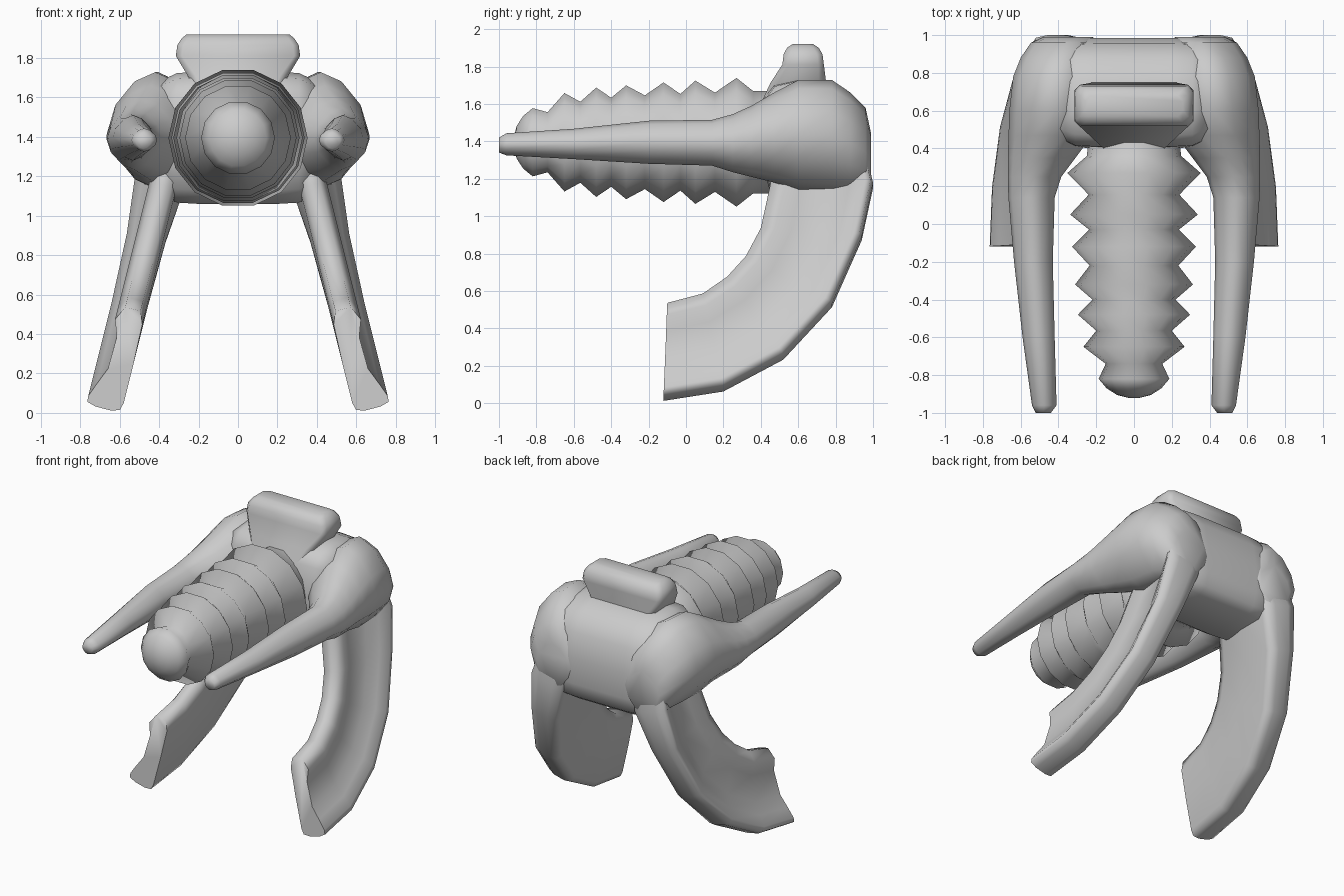
import bpy, bmesh
from math import sin, cos, pi, radians, copysign


def loft(name, rings, angle=40, mirror=False):
    """Skin a list of equal-length point rings and cap both ends."""
    bm = bmesh.new()
    rows = [[bm.verts.new(p) for p in r] for r in rings]
    n = len(rows[0])
    for a, b in zip(rows, rows[1:]):
        for i in range(n):
            j = (i + 1) % n
            bm.faces.new((a[i], a[j], b[j], b[i]))
    bm.faces.new(rows[0])
    bm.faces.new(rows[-1])
    bmesh.ops.recalc_face_normals(bm, faces=bm.faces[:])
    me = bpy.data.meshes.new(name)
    bm.to_mesh(me)
    bm.free()
    ob = bpy.data.objects.new(name, me)
    bpy.context.collection.objects.link(ob)
    if mirror:
        ob.modifiers.new("Mirror", 'MIRROR')
    bpy.ops.object.select_all(action='DESELECT')
    ob.select_set(True)
    bpy.context.view_layer.objects.active = ob
    bpy.ops.object.shade_smooth_by_angle(angle=radians(angle))
    return ob


def oval(y, x0, x1, z0, z1, n, p=1.0):
    """Upright ring in the xz plane fitted to a box; p > 1 makes it more diamond-like."""
    ring = []
    for i in range(n):
        c, s = cos(2 * pi * i / n), sin(2 * pi * i / n)
        c, s = copysign(abs(c) ** p, c), copysign(abs(s) ** p, s)
        ring.append(((x0 + x1) / 2 + (x1 - x0) / 2 * c, y, (z0 + z1) / 2 + (z1 - z0) / 2 * s))
    return ring


# ribbed barrel: rounded nose, then ridges with valleys taller than wide (y, rx, rz)
barrel = [(-0.92, 0.03, 0.03), (-0.905, 0.09, 0.09), (-0.87, 0.145, 0.145), (-0.82, 0.187, 0.187),
          (-0.74, 0.15, 0.165), (-0.65, 0.268, 0.27), (-0.565, 0.2, 0.222), (-0.48, 0.297, 0.3),
          (-0.4, 0.22, 0.244), (-0.32, 0.312, 0.312), (-0.22, 0.235, 0.257), (-0.12, 0.328, 0.328),
          (-0.03, 0.238, 0.265), (0.05, 0.338, 0.338), (0.155, 0.24, 0.272), (0.27, 0.353, 0.353),
          (0.36, 0.25, 0.28), (0.44, 0.24, 0.28), (0.55, 0.22, 0.24)]
loft("ribbed_barrel", [oval(y, -rx, rx, 1.395 - rz, 1.395 + rz, 14) for y, rx, rz in barrel], 180)

# arms: bulbous shoulder tapering forward to a tip (y, x0, x1, z0, z1)
arm = [(-1.0, 0.44, 0.52, 1.34, 1.42), (-0.96, 0.41, 0.54, 1.325, 1.443),
       (-0.6, 0.42, 0.59, 1.305, 1.467), (-0.2, 0.43, 0.635, 1.28, 1.51),
       (0.14, 0.42, 0.665, 1.27, 1.515), (0.25, 0.385, 0.668, 1.235, 1.545),
       (0.35, 0.31, 0.668, 1.21, 1.59), (0.47, 0.22, 0.664, 1.18, 1.66),
       (0.6, 0.18, 0.66, 1.14, 1.728), (0.78, 0.17, 0.64, 1.13, 1.728),
       (0.88, 0.17, 0.6, 1.12, 1.66), (0.96, 0.18, 0.545, 1.11, 1.58),
       (0.99, 0.22, 0.48, 1.14, 1.44)]
loft("arm", [oval(*a, 12, 1.2) for a in arm], 75, mirror=True)

# legs: curved, splayed blades with a groove on the outer face, thickening into the shoulder
inner = [(0.5, 1.4), (0.45, 1.16), (0.40, 0.93), (0.32, 0.78), (0.22, 0.67), (0.09, 0.58), (-0.10, 0.53)]
outer = [(0.94, 1.42), (1.0, 1.16), (0.94, 0.88), (0.78, 0.52), (0.52, 0.24), (0.2, 0.07), (-0.12, 0.02)]
swell = [1.4, 1.4, 1.1, 1, 1, 1, 1]
section = [(0.0, -0.055), (0.12, -0.08), (0.5, -0.085), (0.9, -0.085), (0.975, -0.075), (1.0, -0.03),
           (1.0, 0.05), (0.975, 0.095), (0.92, 0.098), (0.78, 0.07), (0.62, 0.035), (0.3, 0.03),
           (0.14, 0.06), (0.0, 0.025)]
legs = []
for (yi, zi), (yo, zo), s in zip(inner, outer, swell):
    ring = []
    for u, w in section:
        w *= s if u > 0.4 else 1
        y, z = yi + (yo - yi) * u, zi + (zo - zi) * u
        ring.append((0.68 - 0.25 * z + 0.97 * w, y, z + 0.25 * w))
    legs.append(ring)
loft("leg", legs, 80, mirror=True)

# bridge between the shoulders, with drawn-in ends
profile = [(0.41, 1.62), (0.47, 1.7), (0.6, 1.73), (0.76, 1.715), (0.88, 1.66), (0.955, 1.55),
           (0.985, 1.38), (0.985, 1.2), (0.96, 1.1), (0.9, 1.06), (0.55, 1.06), (0.45, 1.13), (0.4, 1.3)]
ends = [(-0.4, 0.85), (-0.31, 0.98), (-0.2, 1), (0.2, 1), (0.31, 0.98), (0.4, 0.85)]
loft("bridge", [[(x, 0.72 + (y - 0.72) * s, 1.4 + (z - 1.4) * s) for y, z in profile] for x, s in ends], 75)

# handle block on top (z, front y, back y, half width, corner)
block = [(1.58, 0.39, 0.78, 0.2, 0.05), (1.71, 0.45, 0.75, 0.255, 0.04), (1.81, 0.515, 0.737, 0.315, 0.03),
         (1.865, 0.522, 0.73, 0.308, 0.03), (1.9, 0.54, 0.71, 0.285, 0.03), (1.92, 0.57, 0.68, 0.26, 0.03)]
loft("handle_block", [[(x, y, z) for x, y in (
    (-h + c, a), (h - c, a), (h, a + c), (h, b - c),
    (h - c, b), (-h + c, b), (-h, b - c), (-h, a + c))] for z, a, b, h, c in block], 60)
